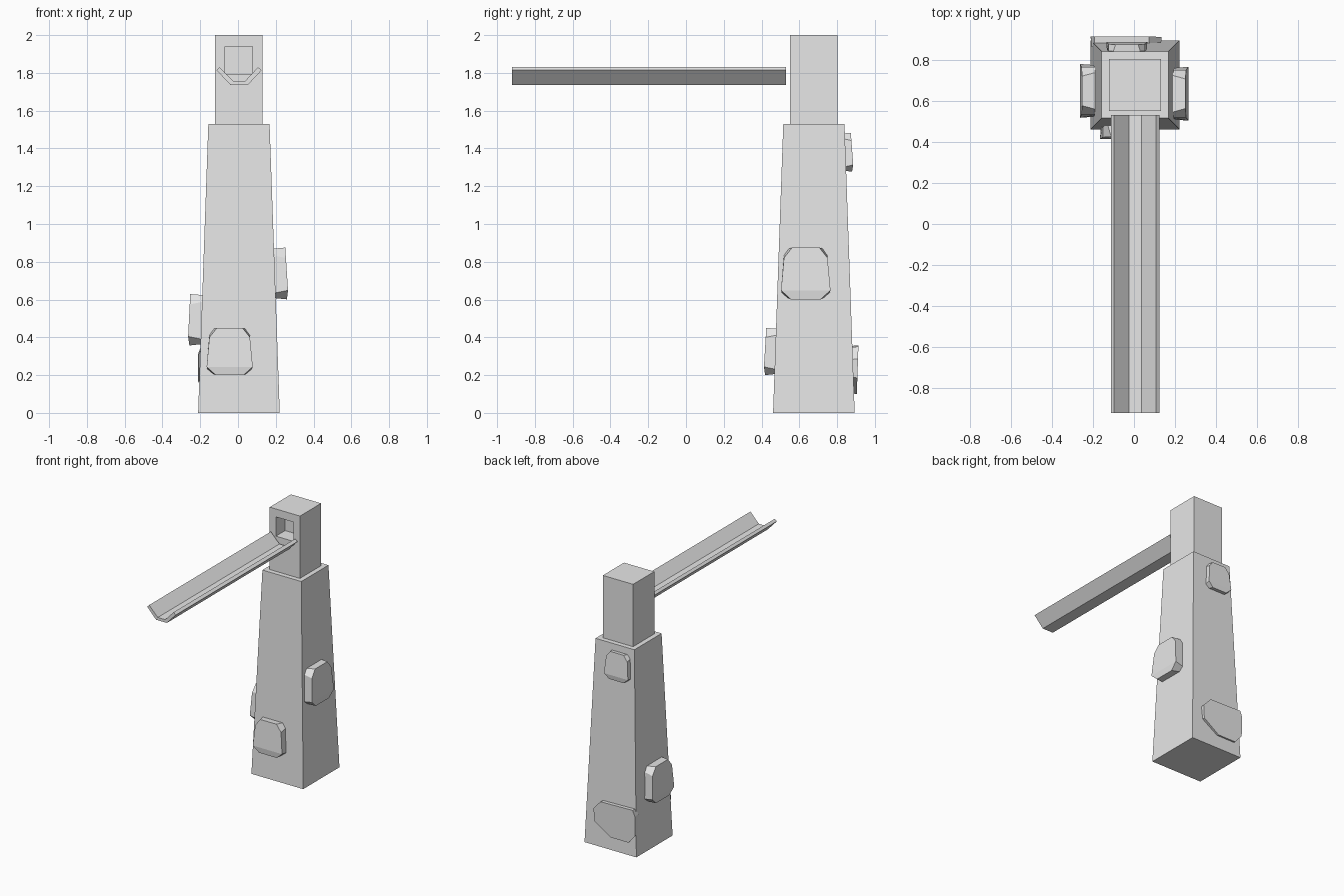
import bpy, bmesh
from mathutils import Vector

if "Cube" in bpy.data.objects:
    bpy.data.objects.remove(bpy.data.objects["Cube"], do_unlink=True)

stone_grey = bpy.data.materials.new("stone grey")
stone_grey.use_nodes = True
GREY = (0.8, 0.8, 0.8, 1)
stone_grey.diffuse_color = GREY
stone_grey.node_tree.nodes["Principled BSDF"].inputs["Base Color"].default_value = GREY

CENTRE = Vector((0.005, 0.677, 0))
BASE_HALF, TOP_HALF, BODY_TOP = 0.216, 0.162, 1.53


def finish(name, bm):
    bmesh.ops.recalc_face_normals(bm, faces=bm.faces)
    mesh = bpy.data.meshes.new(name)
    bm.to_mesh(mesh)
    bm.free()
    mesh.materials.append(stone_grey)
    obj = bpy.data.objects.new(name, mesh)
    bpy.context.collection.objects.link(obj)
    return obj


def block(bottom, top, half_bottom, half_top):
    """Square block whose top may be narrower than its foot."""
    bm = bmesh.new()
    bmesh.ops.create_cube(bm, size=2)
    for v in bm.verts:
        half, z = (half_top, top) if v.co.z > 0 else (half_bottom, bottom)
        v.co = CENTRE + Vector((v.co.x * half, v.co.y * half, z))
    return bm


def loft(ring_a, ring_b, bm):
    """Side faces between two rings of equal length."""
    n = len(ring_a)
    for i in range(n):
        j = (i + 1) % n
        bm.faces.new((ring_a[i], ring_a[j], ring_b[j], ring_b[i]))


# Tapered tower body
finish("tower_body", block(0, BODY_TOP, BASE_HALF, TOP_HALF))

# Square head with a blind spout opening in the front
bm = block(BODY_TOP, 2, 0.126, 0.126)
bm.faces.ensure_lookup_table()
opening = min(bm.faces, key=lambda f: f.calc_center_median().y)
front_y = opening.calc_center_median().y
for depth in (0, 0.11):
    mid = opening.calc_center_median()
    bmesh.ops.inset_individual(bm, faces=[opening], thickness=0.01)
    for v in opening.verts:
        v.co = (0.078 if v.co.x > mid.x else -0.07,
                front_y + depth,
                1.94 if v.co.z > mid.z else 1.795)
finish("tower_head", bm)

# Open water trough: a bent strip pushed along y
profile = [(-0.113, 1.814), (-0.039, 1.735), (0.051, 1.735), (0.125, 1.814),
           (0.106, 1.83), (0.037, 1.756), (-0.025, 1.756), (-0.097, 1.83)]
bm = bmesh.new()
ends = [[bm.verts.new((x, y, z)) for x, z in profile] for y in (-0.92, 0.53)]
loft(ends[0], ends[1], bm)
for ring in ends:
    for i in range(3):
        bm.faces.new((ring[i], ring[i + 1], ring[6 - i], ring[7 - i]))
finish("trough", bm)

# Cut-cornered stones set into the walls
OUTER = [(0.55, 1), (0.88, 0.6), (1, -0.65), (0.6, -1)]
INNER = [(0.72, 0.95), (0.88, 0.72), (0.95, -0.78), (0.74, -0.94)]
SKEWED = [(0.9, 0.95), (1, 0.62), (1, -0.5), (0.68, -1),
          (-0.2, -1), (-0.95, -0.35), (-1, 0.4), (-0.65, 0.9)]


def mirrored(half):
    return half + [(-u, v) for u, v in reversed(half)]


def wall_stone(name, normal, along, z, half_w, half_h, depth, lean=0.0, outline=None):
    n = Vector(normal)
    t = Vector((abs(n.y), abs(n.x), 0))
    if outline:
        # Skewed stones run towards the right-hand corner
        front = [(-u, v) for u, v in outline]
        back = [(u * 0.97, v * 0.97) for u, v in front]
    else:
        front, back = mirrored(OUTER), mirrored(INNER)
    bm = bmesh.new()

    def place(u, v, out):
        height = z + v * half_h
        wall = BASE_HALF + (TOP_HALF - BASE_HALF) * height / BODY_TOP
        side = along - CENTRE.dot(t) + u * half_w
        return bm.verts.new(CENTRE + n * (wall + out) + t * side + Vector((0, 0, height)))

    chip = 0 if outline else 0.009
    face = [place(u, v, depth + lean * v - (chip if v <= -1 else 0)) for u, v in front]
    root = [place(u, v, -0.02) for u, v in back]
    loft(face, root, bm)
    bm.faces.new(root)
    if outline:
        bm.faces.new(face)
    else:
        # Main face and the chipped lower strip
        bm.faces.new(face[:3] + face[5:])
        bm.faces.new(face[2:6])
    finish(name, bm)


wall_stone("left_stone", (1, 0, 0), 0.634, 0.738, 0.131, 0.137, 0.064, -0.004)
wall_stone("right_stone", (-1, 0, 0), 0.648, 0.493, 0.131, 0.136, 0.066, -0.002)
wall_stone("front_stone", (0, -1, 0), -0.044, 0.325, 0.122, 0.125, 0.055, -0.003)
wall_stone("back_upper_stone", (0, 1, 0), -0.035, 1.38, 0.1, 0.103, 0.036, -0.004)
wall_stone("back_lower_stone", (0, 1, 0), -0.038, 0.232, 0.173, 0.132, 0.024, 0.009, SKEWED)
